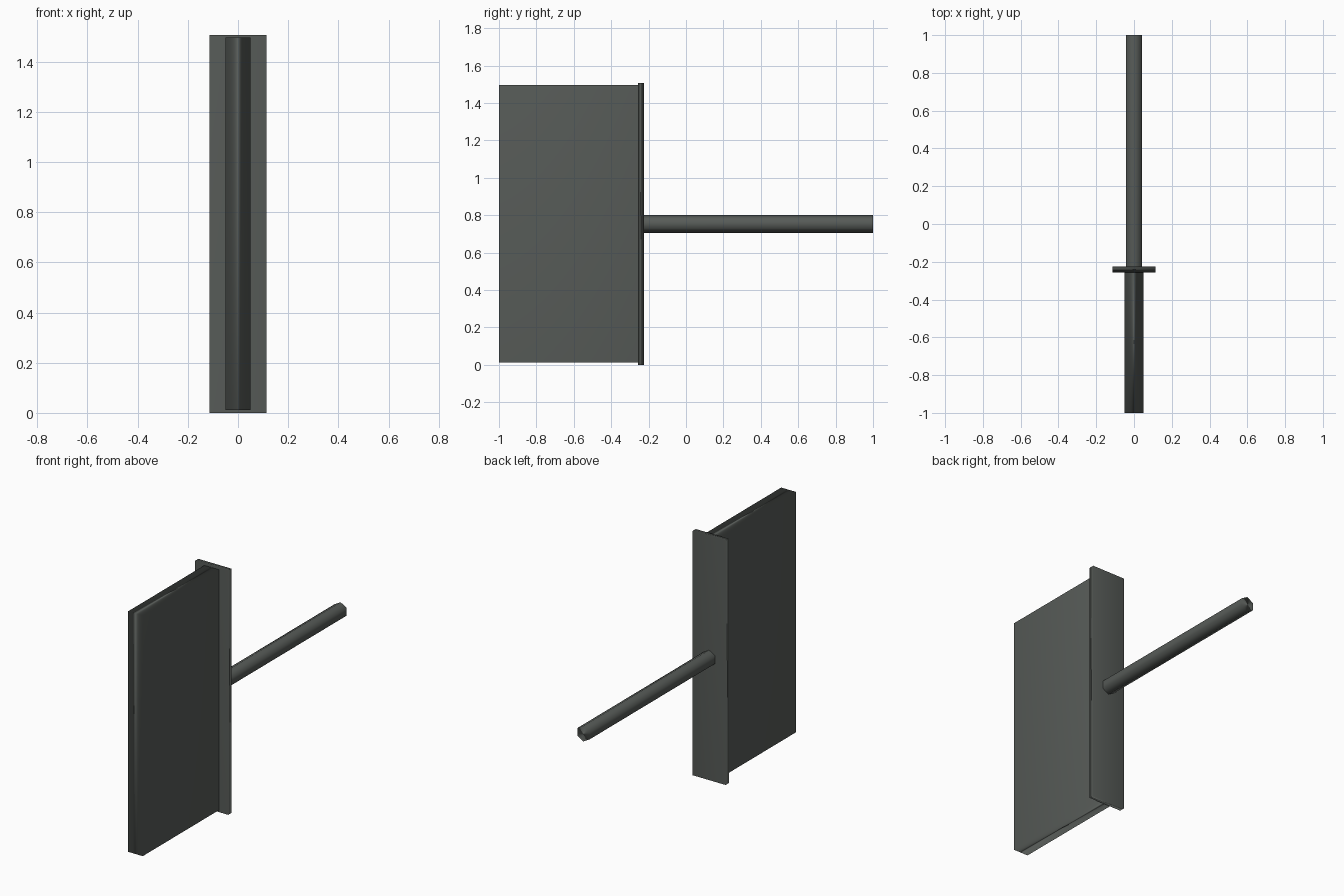
import bpy, bmesh, math
from mathutils import Matrix, Vector

if "Cube" in bpy.data.objects:
    bpy.data.objects.remove(bpy.data.objects["Cube"])

steel = bpy.data.materials.new("dark_grey_steel")
steel.diffuse_color = (0.095, 0.105, 0.097, 1.0)
steel.use_nodes = True
steel.node_tree.nodes["Principled BSDF"].inputs["Base Color"].default_value = steel.diffuse_color


def finish(name, bm):
    """Turn a bmesh into a smooth shaded object with area weighted normals."""
    bmesh.ops.recalc_face_normals(bm, faces=bm.faces)
    for f in bm.faces:
        f.smooth = True
    mesh = bpy.data.meshes.new(name)
    bm.to_mesh(mesh)
    bm.free()
    mesh.materials.append(steel)
    obj = bpy.data.objects.new(name, mesh)
    bpy.context.collection.objects.link(obj)
    mod = obj.modifiers.new("area_normals", 'WEIGHTED_NORMAL')
    mod.mode = 'FACE_AREA'
    mod.weight = 50
    return obj


def box(name, lo, hi):
    lo, hi = Vector(lo), Vector(hi)
    bm = bmesh.new()
    bmesh.ops.create_cube(bm, size=1.0, matrix=Matrix.Translation((lo + hi) / 2)
                          @ Matrix.Diagonal((*(hi - lo), 1.0)))
    return finish(name, bm)


def rod(name, y0, y1, z, radius, sides):
    """Prism along y with a corner pointing straight up."""
    bm = bmesh.new()
    turn = Matrix.Rotation(math.radians(90), 4, 'X')
    bmesh.ops.create_cone(bm, cap_ends=True, segments=sides, radius1=radius,
                          radius2=radius, depth=y1 - y0,
                          matrix=Matrix.Translation((0, (y0 + y1) / 2, z)) @ turn)
    return finish(name, bm)


# tall flat slab at the front
box("blade_slab", (-0.05, -1.0, 0.012), (0.05, -0.25, 1.496))
# wider plate behind the slab
box("cross_plate", (-0.113, -0.257, 0.0), (0.113, -0.225, 1.507))
# six-sided rod out of the plate's back
rod("shaft", -0.24, 1.0, 0.754, 0.048, 6)
